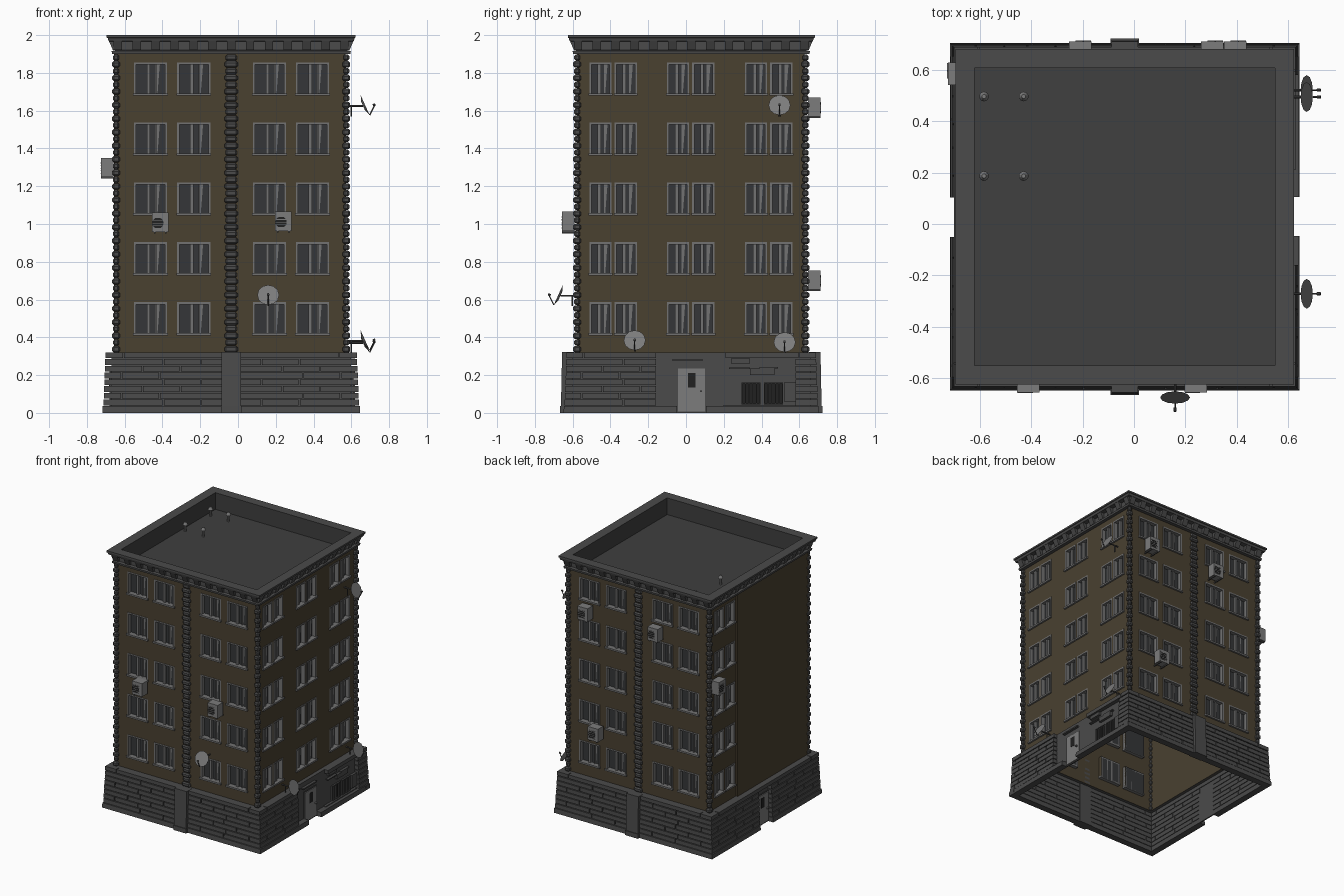
import bpy, bmesh, math
from mathutils import Matrix, Vector

if "Cube" in bpy.data.objects:
    bpy.data.objects.remove(bpy.data.objects["Cube"])

CX, CY = -0.036, 0.028          # centre of the main block
HX, HY = 0.605, 0.600           # half sizes of the brick walls
COL = {"brick": (0.068, 0.052, 0.030), "stone": (0.07, 0.07, 0.07), "roof": (0.05, 0.05, 0.05),
       "frame": (0.17, 0.17, 0.17), "glass": (0.035, 0.037, 0.04), "metal": (0.2, 0.2, 0.2),
       "dark": (0.015, 0.015, 0.015)}
parts = {}


def mesh(name, col):
    return parts.setdefault(name, (bmesh.new(), col))[0]


class Side:
    """One facade: u runs along it, o is the distance out of the wall plane."""
    def __init__(self, turn, d, hw):
        self.m = Matrix.Translation((CX, CY, 0)) @ Matrix.Rotation(math.radians(turn), 4, 'Z')
        self.d, self.hw = d, hw

    def p(self, u, o, z):
        return self.m @ Vector((u, -(self.d + o), z))


front, right = Side(0, HY, HX), Side(90, HX, HY)
back, left = Side(180, HY, HX), Side(270, HX, HY)
SIDES = (front, right, back, left)


def quad(bm, pts):
    bm.faces.new([bm.verts.new(p) for p in pts])


def box(name, col, s, u0, u1, o0, o1, z0, z1, o1_low=None):
    """Box on a facade; o1_low gives the bottom a different projection."""
    bm, lo = mesh(name, col), o1 if o1_low is None else o1_low
    f = [bm.verts.new(s.p(*c)) for c in ((u0, lo, z0), (u1, lo, z0), (u1, o1, z1), (u0, o1, z1))]
    k = [bm.verts.new(s.p(*c)) for c in ((u0, o0, z0), (u1, o0, z0), (u1, o0, z1), (u0, o0, z1))]
    for face in ((f[0], f[1], f[2], f[3]), (k[1], k[0], k[3], k[2]), (k[0], k[1], f[1], f[0]),
                 (f[3], f[2], k[2], k[3]), (k[0], f[0], f[3], k[3]), (f[1], k[1], k[2], f[2])):
        bm.faces.new(face)


def rod(name, col, a, b, r, r2=None, seg=8):
    d = b - a
    m = Matrix.Translation((a + b) / 2) @ d.to_track_quat('Z', 'Y').to_matrix().to_4x4()
    bmesh.ops.create_cone(mesh(name, col), cap_ends=True, segments=seg, radius1=r,
                          radius2=r if r2 is None else r2, depth=d.length, matrix=m)


def ring(name, col, profile, cap=False):
    """Sweep an (offset, z) profile round the whole block."""
    bm, prev = mesh(name, col), None
    for o, z in profile:
        x, y = HX + o, HY + o
        cur = [bm.verts.new((CX + a * x, CY + b * y, z)) for a, b in ((-1, -1), (1, -1), (1, 1), (-1, 1))]
        if prev:
            for i in range(4):
                j = (i + 1) % 4
                bm.faces.new((prev[i], prev[j], cur[j], cur[i]))
        prev = cur
    if cap:
        bm.faces.new(prev)


ROWS = [0.413 + 0.3175 * i for i in range(5)]
WH = 0.173


def window(s, c, w, z):
    u0, u1, z1, t, dp = c - w / 2, c + w / 2, z + WH, 0.011, -0.028
    bm = mesh("brick_walls", "brick")
    cn = ((u0, z), (u1, z), (u1, z1), (u0, z1))
    for i in range(4):                                   # reveals
        a, b = cn[i], cn[(i + 1) % 4]
        quad(bm, (s.p(a[0], 0, a[1]), s.p(b[0], 0, b[1]), s.p(b[0], dp, b[1]), s.p(a[0], dp, a[1])))
    quad(mesh("window_glass", "glass"), [s.p(a, dp, b) for a, b in cn])
    fr = lambda *a: box("window_frames", "frame", s, *a)
    for a, b in ((u0, u0 + t), (u1 - t, u1)):
        fr(a, b, dp, 0.003, z, z1)
    fr(u0, u1, dp, 0.003, z1 - t, z1)
    fr(u0 - 0.004, u1 + 0.004, dp, 0.014, z - 0.004, z + 0.009)
    m = u0 + w * 0.44
    fr(m - 0.009, m + 0.009, dp, -0.012, z, z1)
    if w > 0.15:
        fr(m + 0.035, m + 0.043, dp, -0.016, z, z1)
    e = u0 + w * 0.7                                     # drawn curtain
    quad(mesh("curtains", "frame"), [s.p(e - 0.006, dp + 0.003, z + 0.01), s.p(e + 0.002, dp + 0.003, z + 0.01),
         s.p(e + 0.014, dp + 0.003, z1 - 0.01), s.p(e - 0.006, dp + 0.003, z1 - 0.01)])


def facade(s, centres, w, z0=0.32, z1=1.9):
    """Brick sheet with window openings."""
    us = sorted([-s.hw, s.hw] + [c + k * w / 2 for c in centres for k in (-1, 1)])
    zs = sorted([z0, z1] + ROWS + [z + WH for z in ROWS])
    bm = mesh("brick_walls", "brick")
    for i in range(len(us) - 1):
        for j in range(len(zs) - 1):
            if not (i % 2 and j % 2):
                a, b, c, d = us[i], us[i + 1], zs[j], zs[j + 1]
                quad(bm, (s.p(a, 0, c), s.p(b, 0, c), s.p(b, 0, d), s.p(a, 0, d)))
    for c in centres:
        for z in ROWS:
            window(s, c, w, z)


wide = (-0.427, -0.198, 0.203, 0.430)
narrow = [c + k * 0.067 for c in (-0.414, -0.003, 0.41) for k in (-1, 1)]
facade(front, wide, 0.176)
facade(back, wide, 0.176)
facade(right, narrow, 0.118)
facade(left, narrow[:2], 0.118)
box("blank_party_wall", "brick", left, -0.272, HY + 0.004, 0, 0.015, 0.32, 1.9)

# Quoins at the corners and up the middle of the front and back
N = 44
for s in (front, back):
    for i in range(N):
        z0 = 0.32 + i * 1.58 / N
        z1, e = z0 + 1.58 / N - 0.002, 0.005 * (i % 2)
        for k in (-1, 1):
            a, b = sorted((k * (HX - 0.016 + e), k * (HX + 0.025 - e)))
            box("quoins", "stone", s, a, b, -0.016 + e, 0.025 - e, z0, z1)
        box("quoins", "stone", s, -0.035 + e, 0.035 - e, 0, 0.022 - e, z0, z1)

# Cornice, parapet and sunken roof
ring("cornice", "stone", [(0, 1.9), (0.026, 1.9), (0.028, 1.915), (0.01, 1.92), (0.01, 1.965),
                          (0.044, 1.968), (0.049, 1.985), (0.054, 1.987), (0.054, 2.0), (-0.02, 2.0)])
ring("roof_deck", "roof", [(-0.02, 2.0), (-0.02, 1.87)], cap=True)
for s in SIDES:
    for i in range(13):
        c = (i - 6) * 0.1
        box("cornice_brackets", "stone", s, c - 0.022, c + 0.022, 0.008, 0.042, 1.922, 1.968, 0.022)

# Roof vents
for x in (-0.585, -0.43):
    for y in (0.187, 0.497):
        rod("roof_vents", "metal", Vector((x, y, 1.87)), Vector((x, y, 1.925)), 0.009)
        rod("roof_vents", "metal", Vector((x, y, 1.92)), Vector((x, y, 1.942)), 0.019, 0.008, 10)

# Rusticated base: plain core, plinth, block courses and cap
ring("base_core", "stone", [(0.03, 0), (0.03, 0.32), (0, 0.32)])


def course(s, spans, z0, z1, top, low, joints=()):
    for a, b in spans:
        cuts = [a] + [j for j in joints if a + 0.03 < j < b - 0.03] + [b]
        for i in range(len(cuts) - 1):
            box("base_courses", "stone", s, cuts[i] + 0.003 * (i > 0),
                cuts[i + 1] - 0.003 * (i < len(cuts) - 2), 0.025, top, z0, z1, low)


for s in SIDES:
    long = s in (front, back)
    e = s.hw + 0.03
    door_gap = [(-e, -0.075), (0.078, e)]
    full = lambda o: [(-s.hw - o, s.hw + o)] if long else door_gap
    course(s, full(0.077), 0, 0.036, 0.074, 0.077)
    for i in range(7):
        z0, o = 0.04 + i * 0.0357, 0.071 - i * 0.0015
        spans = [(-e, -0.188), (0.552, e)] if s is right else full(o)
        off = (0.16, 0.38, 0.27)[i % 3]
        course(s, spans, z0, z0 + 0.030, o - 0.001, o, [-off - 0.2, -off, off, off + 0.2])
    cap = [(-e, -0.188), (0.182, e)] if s is right else [(-s.hw - 0.061, s.hw + 0.061)] if long else [(-e, e)]
    course(s, cap, 0.291, 0.32, 0.061, 0.061, (-0.57, 0.57))
    if long:
        box("base_pilasters", "stone", s, -0.052, 0.052, 0.02, 0.084, 0.036, 0.322, 0.09)
        box("base_pilasters", "stone", s, -0.055, 0.055, 0.02, 0.095, 0, 0.036)
    else:                                                # entrance door
        box("door_frames", "stone", s, -0.078, 0.081, 0.025, 0.034, 0, 0.243)
        box("doors", "metal", s, -0.07, 0.073, 0.03, 0.04, 0.008, 0.235)
        box("door_panes", "dark", s, -0.018, 0.022, 0.035, 0.042, 0.135, 0.212)
        box("door_handles", "metal", s, 0.045, 0.058, 0.035, 0.055, 0.11, 0.118)

# Surviving blocks and barred cellar windows on the right side
for a, b, z0, z1 in ((-0.10, 0.06, 0.274, 0.284), (0.21, 0.31, 0.262, 0.287), (0.31, 0.44, 0.2, 0.234),
                     (0.2, 0.31, 0.232, 0.24), (0.36, 0.46, 0.234, 0.242), (0.17, 0.552, 0.036, 0.042),
                     (0.49, 0.552, 0.06, 0.16)):
    box("base_patches", "stone", right, a, b, 0.025, 0.05, z0, z1)
for a in (0.265, 0.385):
    box("cellar_windows", "dark", right, a, a + 0.1, 0.025, 0.033, 0.045, 0.16)
    for k in range(6):
        u = a + k * 0.0193
        box("cellar_bars", "stone", right, u, u + 0.005, 0.03, 0.042, 0.045, 0.16)
    for z in (0.045, 0.155):
        box("cellar_bars", "stone", right, a, a + 0.1, 0.03, 0.042, z, z + 0.006)


def air_conditioner(s, u, z):
    w, h = 0.044, 0.055
    box("air_conditioners", "metal", s, u - w, u + w, 0.018, 0.084, z - h + 0.008, z + h)
    for k in (-0.03, 0.03):                              # wall brackets
        box("conditioner_brackets", "stone", s, u + k - 0.004, u + k + 0.004, 0, 0.084, z - h, z - h + 0.008)
    rod("conditioner_fans", "dark", s.p(u - 0.012, 0.08, z), s.p(u - 0.012, 0.0855, z), 0.03, seg=16)
    for k in range(-2, 3):
        box("conditioner_grilles", "metal", s, u - 0.042, u + 0.018, 0.084, 0.087,
            z + k * 0.014 - 0.0015, z + k * 0.014 + 0.0015)


for s, u, z in ((front, -0.376, 1.005), (front, 0.276, 1.01), (back, -0.431, 1.615),
                (back, 0.174, 1.615), (back, -0.341, 0.70), (left, -0.557, 1.295)):
    air_conditioner(s, u, z)


def dish(s, u, z):
    """Shallow tilted bowl on a wall arm, with a receiver rod."""
    c, n = s.p(u, 0.106, z), (s.p(0, 0.91, 0.41) - s.p(0, 0, 0)).normalized()
    rod("dish_bowls", "metal", c - n * 0.014, c - n * 0.002, 0.025, 0.058, 12)
    rod("dish_arms", "stone", s.p(u, 0, z - 0.005), s.p(u, 0.092, z - 0.005), 0.005)
    rod("dish_arms", "stone", s.p(u, 0.03, z - 0.005), s.p(u, 0.03, z - 0.06), 0.004)
    rod("dish_arms", "stone", s.p(u, 0.128, z - 0.054), s.p(u, 0.155, z), 0.003)
    rod("dish_arms", "stone", s.p(u, 0.158, z + 0.004), s.p(u, 0.145, z - 0.002), 0.006)


for s, u, z in ((front, 0.196, 0.625), (right, 0.467, 1.63), (right, -0.30, 0.385), (right, 0.494, 0.375)):
    dish(s, u, z)

# Turn every collected mesh into a named, coloured object
mats = {}
for k, c in COL.items():
    mats[k] = bpy.data.materials.new(k)
    mats[k].diffuse_color = (*c, 1)
for name, (bm, col) in parts.items():
    me = bpy.data.meshes.new(name)
    bm.to_mesh(me)
    bm.free()
    me.materials.append(mats[col])
    ob = bpy.data.objects.new(name, me)
    bpy.context.collection.objects.link(ob)
    if name == "quoins":
        mod = ob.modifiers.new("rounded_blocks", 'BEVEL')
        mod.width, mod.segments = 0.009, 1

for m in bpy.data.materials:
    if m.users and not m.is_grease_pencil:
        m.use_nodes = True
        m.node_tree.nodes["Principled BSDF"].inputs["Base Color"].default_value = m.diffuse_color
